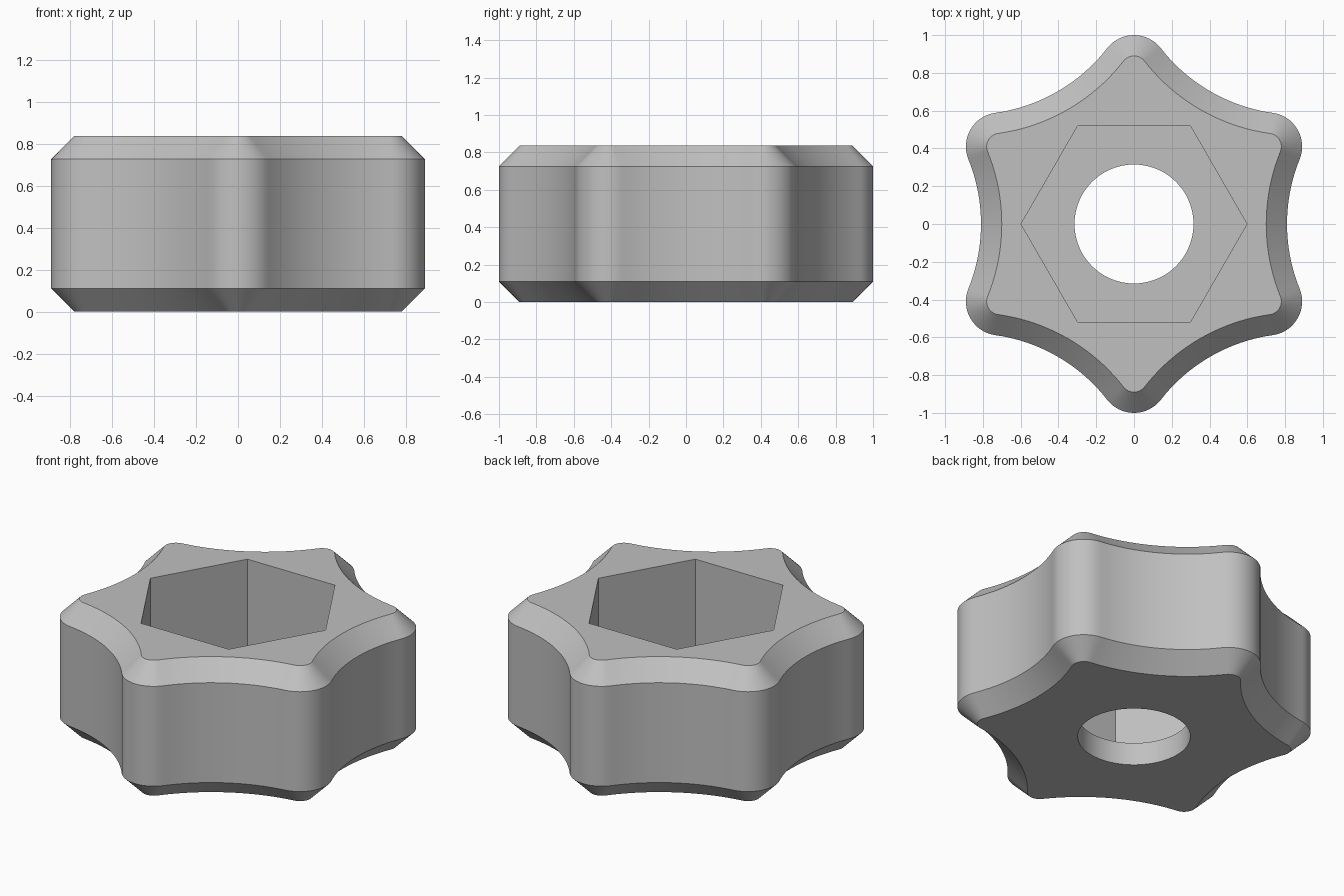
import bpy, bmesh, math

if "Cube" in bpy.data.objects:
    bpy.data.objects.remove(bpy.data.objects["Cube"])

HEIGHT, CHAMFER = 0.836, 0.11
FLOOR = 0.14              # bottom of the hex pocket
LOBE_R, LOBE_C = 0.18, 0.82
VALLEY_R, VALLEY_C = 0.91, 1.72
BORE_R, HEX_R = 0.315, 0.598


def lobed_outline(inset):
    """Six rounded lobes joined by tangent concave arcs, moved inward by inset."""
    r, R = LOBE_R - inset, VALLEY_R + inset
    # angle of the tangent line, in a frame where a lobe points along 0 degrees
    vx, vy = VALLEY_C * math.cos(math.pi / 6), VALLEY_C * math.sin(math.pi / 6)
    a = math.atan2(vy, vx - LOBE_C)
    sweep = a - math.pi / 6          # half sweep of the valley arc
    pts = []
    for k in range(6):
        lobe = math.radians(30 + 60 * k)
        valley = lobe + math.pi / 6
        for i in range(17):          # convex lobe
            t = lobe - a + 2 * a * i / 16
            pts.append((LOBE_C * math.cos(lobe) + r * math.cos(t),
                        LOBE_C * math.sin(lobe) + r * math.sin(t)))
        for i in range(1, 20):       # concave valley
            t = valley + math.pi + sweep - 2 * sweep * i / 20
            pts.append((VALLEY_C * math.cos(valley) + R * math.cos(t),
                        VALLEY_C * math.sin(valley) + R * math.sin(t)))
    return pts


def polygon(radius, n):
    return [(radius * math.cos(math.tau * i / n), radius * math.sin(math.tau * i / n))
            for i in range(n)]


bm = bmesh.new()


def ring(pts, z):
    verts = [bm.verts.new((x, y, z)) for x, y in pts]
    for i, v in enumerate(verts):
        bm.edges.new((v, verts[(i + 1) % len(verts)]))
    return verts


def wall(lower, upper):
    n = len(lower)
    for i in range(n):
        j = (i + 1) % n
        bm.faces.new((lower[i], lower[j], upper[j], upper[i]))


def flat_ring(outer, inner):
    edges = []
    for loop in (outer, inner):
        edges += [bm.edges.get((v, loop[(i + 1) % len(loop)])) for i, v in enumerate(loop)]
    bmesh.ops.triangle_fill(bm, edges=edges, use_beauty=True, normal=(0, 0, 1))


# Outer side with chamfers
full, small = lobed_outline(0), lobed_outline(CHAMFER)
outer = [ring(small, 0), ring(full, CHAMFER),
         ring(full, HEIGHT - CHAMFER), ring(small, HEIGHT)]
for low, high in zip(outer, outer[1:]):
    wall(low, high)

# Through bore and hex pocket
bore = [ring(polygon(BORE_R, 72), z) for z in (0, FLOOR)]
pocket = [ring(polygon(HEX_R, 6), z) for z in (FLOOR, HEIGHT)]
wall(*bore)
wall(*pocket)

# Bottom, pocket floor and top
flat_ring(outer[0], bore[0])
flat_ring(pocket[0], bore[1])
flat_ring(outer[3], pocket[1])
bmesh.ops.recalc_face_normals(bm, faces=bm.faces)

mesh = bpy.data.meshes.new("star_knob")
bm.to_mesh(mesh)
bm.free()
knob = bpy.data.objects.new("star_knob", mesh)
bpy.context.collection.objects.link(knob)

grey = bpy.data.materials.new("plain grey")
grey.diffuse_color = (0.53, 0.53, 0.53, 1)
grey.use_nodes = True
grey.node_tree.nodes["Principled BSDF"].inputs["Base Color"].default_value = grey.diffuse_color
mesh.materials.append(grey)

bpy.context.view_layer.objects.active = knob
knob.select_set(True)
bpy.ops.object.shade_smooth_by_angle(angle=math.radians(30))
